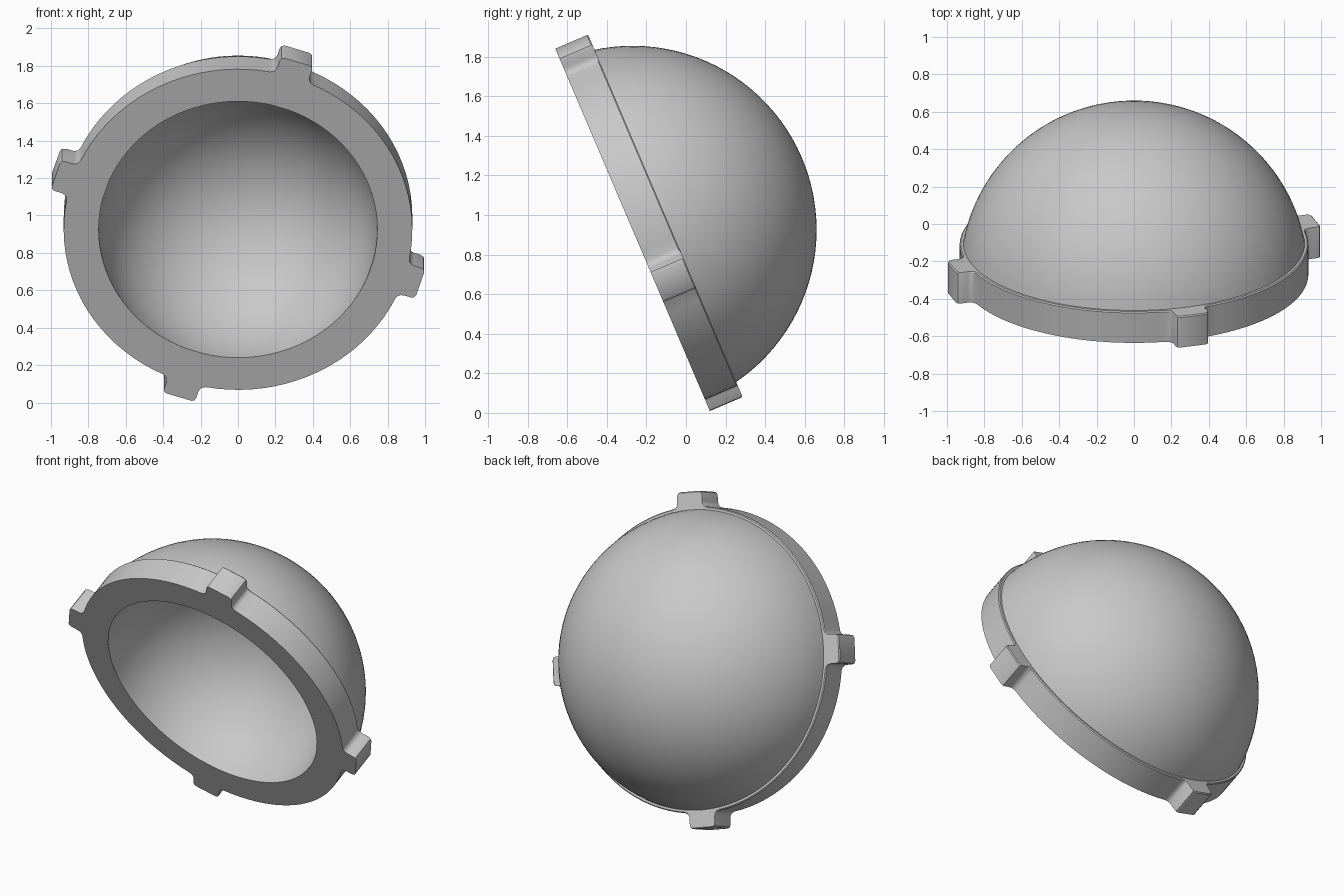
import bpy, bmesh, math
from mathutils import Vector

if "Cube" in bpy.data.objects:
    bpy.data.objects.remove(bpy.data.objects["Cube"])

# Tilted frame: opening faces forward and slightly down
TILT = math.radians(23.1)
CENTRE = Vector((0, -0.27, 0.925))
RIGHT = Vector((1, 0, 0))
UP = Vector((0, -math.sin(TILT), math.cos(TILT)))
BACK = Vector((0, math.cos(TILT), math.sin(TILT)))

R_DOME, R_RIM, R_HOLE, DEPTH = 0.93, 0.932, 0.745, 0.18

grey = bpy.data.materials.new("light grey")
grey.diffuse_color = (0.58, 0.58, 0.58, 1)
grey.use_nodes = True
grey.node_tree.nodes["Principled BSDF"].inputs["Base Color"].default_value = grey.diffuse_color


def ring(radius, depth, n=96):
    return [(radius * math.cos(2 * math.pi * i / n),
             radius * math.sin(2 * math.pi * i / n), depth) for i in range(n)]


def loft(name, rings, flip, pole=None):
    """Skin a stack of equal-sized rings, optionally closed by a pole point."""
    bm = bmesh.new()
    place = lambda p: bm.verts.new(CENTRE + RIGHT * p[0] + UP * p[1] + BACK * p[2])
    rows = [[place(p) for p in r] for r in rings]
    n = len(rows[0])
    tip = place(pole) if pole else None
    for k in range(len(rows)):
        for i in range(n):
            j = (i + 1) % n
            if k + 1 < len(rows):
                f = [rows[k][i], rows[k][j], rows[k + 1][j], rows[k + 1][i]]
            elif tip:
                f = [rows[k][i], rows[k][j], tip]
            else:
                continue
            bm.faces.new(f[::-1] if flip else f)
    mesh = bpy.data.meshes.new(name)
    bm.to_mesh(mesh)
    bm.free()
    mesh.materials.append(grey)
    mesh.shade_smooth()
    mesh.set_sharp_from_angle(angle=math.radians(32))
    bpy.context.collection.objects.link(bpy.data.objects.new(name, mesh))


def cap(name, radius, start, flip, steps=24):
    """Spherical cap from depth angle `start` to the pole."""
    angles = [start + (math.pi / 2 - start) * k / steps for k in range(steps)]
    loft(name, [ring(radius * math.cos(a), radius * math.sin(a)) for a in angles],
         flip, (0, 0, radius))


# Outer dome and hollow inside
cap("dome", R_DOME, math.asin((DEPTH - 0.01) / R_DOME), True)
cap("inner_bowl", R_HOLE, 0, False)

# Rim outline with four rounded tabs: half profile is (sideways, outward)
half = [(0.122, 0.924), (0.105, 0.931), (0.094, 0.945), (0.09, 0.962),
        (0.09, 1.0), (0.085, 1.016), (0.07, 1.024)]
tab = [(-s, r) for s, r in half] + [(s, r) for s, r in half[::-1]]
edge = math.atan2(*half[0])
outline = []                         # (angle, radius)
for q in range(4):
    mid = math.radians(72 + 90 * q)
    outline += [(mid + math.atan2(s, r), math.hypot(s, r)) for s, r in tab]
    span = math.pi / 2 - 2 * edge
    outline += [(mid + edge + span * k / 20, R_RIM) for k in range(1, 20)]


def rim_ring(depth, inset=0.0, radius=None):
    return [((radius or r - inset) * math.cos(a),
             (radius or r - inset) * math.sin(a), depth) for a, r in outline]


loft("rim_with_tabs", [
    rim_ring(0, radius=R_HOLE),
    rim_ring(0),
    rim_ring(DEPTH - 0.006),
    rim_ring(DEPTH, inset=0.006),
    rim_ring(DEPTH, radius=0.895)], True)
